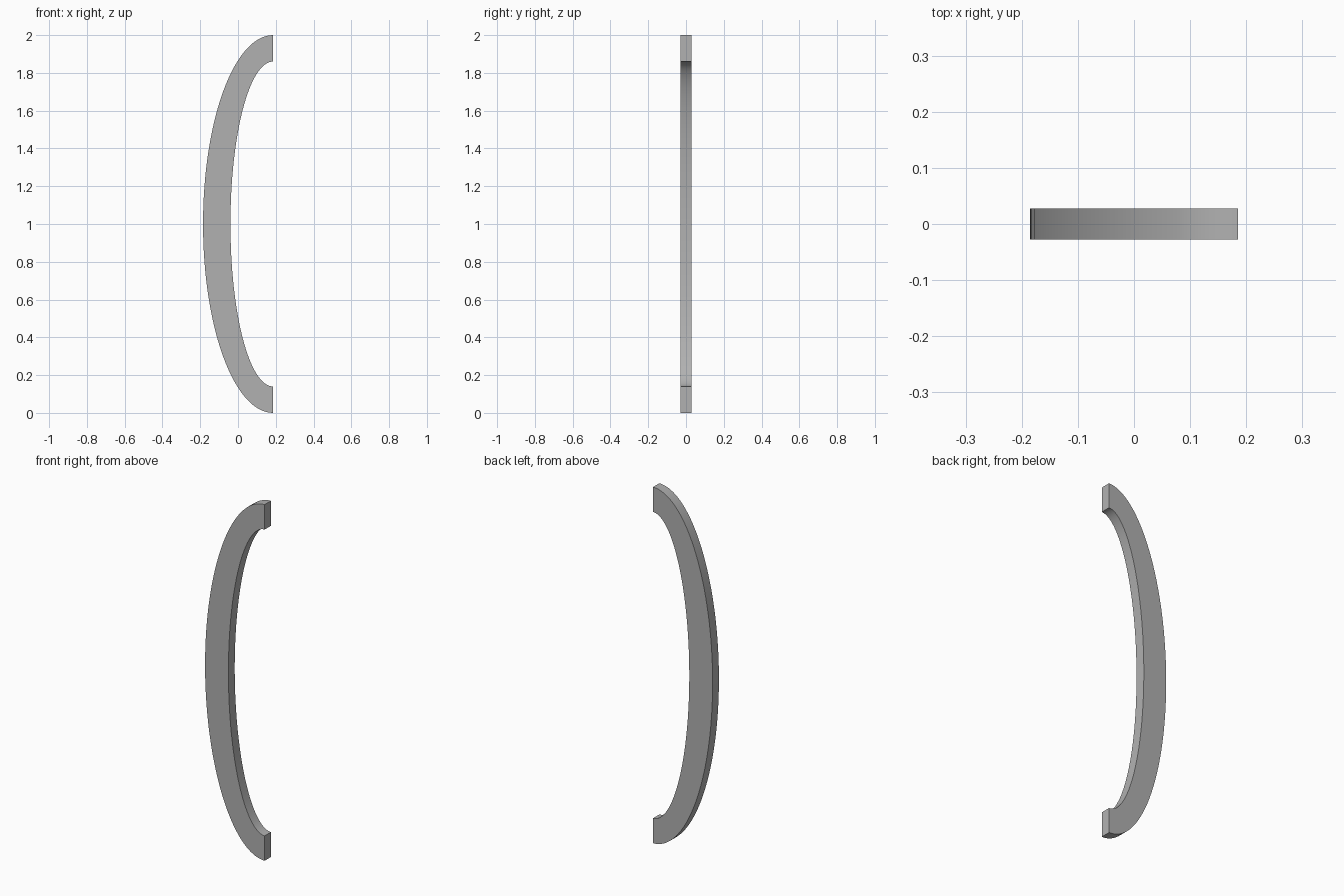
import bpy, bmesh, math

# Remove the default cube only
cube = bpy.data.objects.get("Cube")
if cube:
    bpy.data.objects.remove(cube, do_unlink=True)

SEGMENTS = 64
CENTER_X, CENTER_Z = 0.185, 1.0
OUTER = (0.37, 1.0)     # half width, half height of the outer ellipse
INNER = (0.225, 0.86)
THICKNESS = 0.056

# Plain grey material
grey = bpy.data.materials.new("mid grey")
grey.use_nodes = True
color = (0.44, 0.44, 0.44, 1)
grey.diffuse_color = color
grey.node_tree.nodes["Principled BSDF"].inputs["Base Color"].default_value = color


def ellipse_point(bm, radii, angle, y):
    return bm.verts.new((CENTER_X - radii[0] * math.cos(angle), y,
                         CENTER_Z + radii[1] * math.sin(angle)))


# Curved bar: a rectangular section swept along half an ellipse
bm = bmesh.new()
half = THICKNESS / 2
rings = []
for i in range(SEGMENTS + 1):
    angle = -math.pi / 2 + math.pi * i / SEGMENTS
    rings.append([ellipse_point(bm, r, angle, y) for r, y in
                  ((OUTER, -half), (INNER, -half), (INNER, half), (OUTER, half))])
for a, b in zip(rings, rings[1:]):
    for k in range(4):
        n = (k + 1) % 4
        bm.faces.new((a[k], a[n], b[n], b[k]))

# Flat ends
bm.faces.new(rings[0])
bm.faces.new(rings[-1])
bmesh.ops.recalc_face_normals(bm, faces=bm.faces)

mesh = bpy.data.meshes.new("curved_handle")
bm.to_mesh(mesh)
bm.free()
mesh.materials.append(grey)
handle = bpy.data.objects.new("curved_handle", mesh)
bpy.context.collection.objects.link(handle)

# Smooth curve, sharp corners
bpy.ops.object.select_all(action='DESELECT')
handle.select_set(True)
bpy.context.view_layer.objects.active = handle
bpy.ops.object.shade_smooth_by_angle(angle=math.radians(30))
